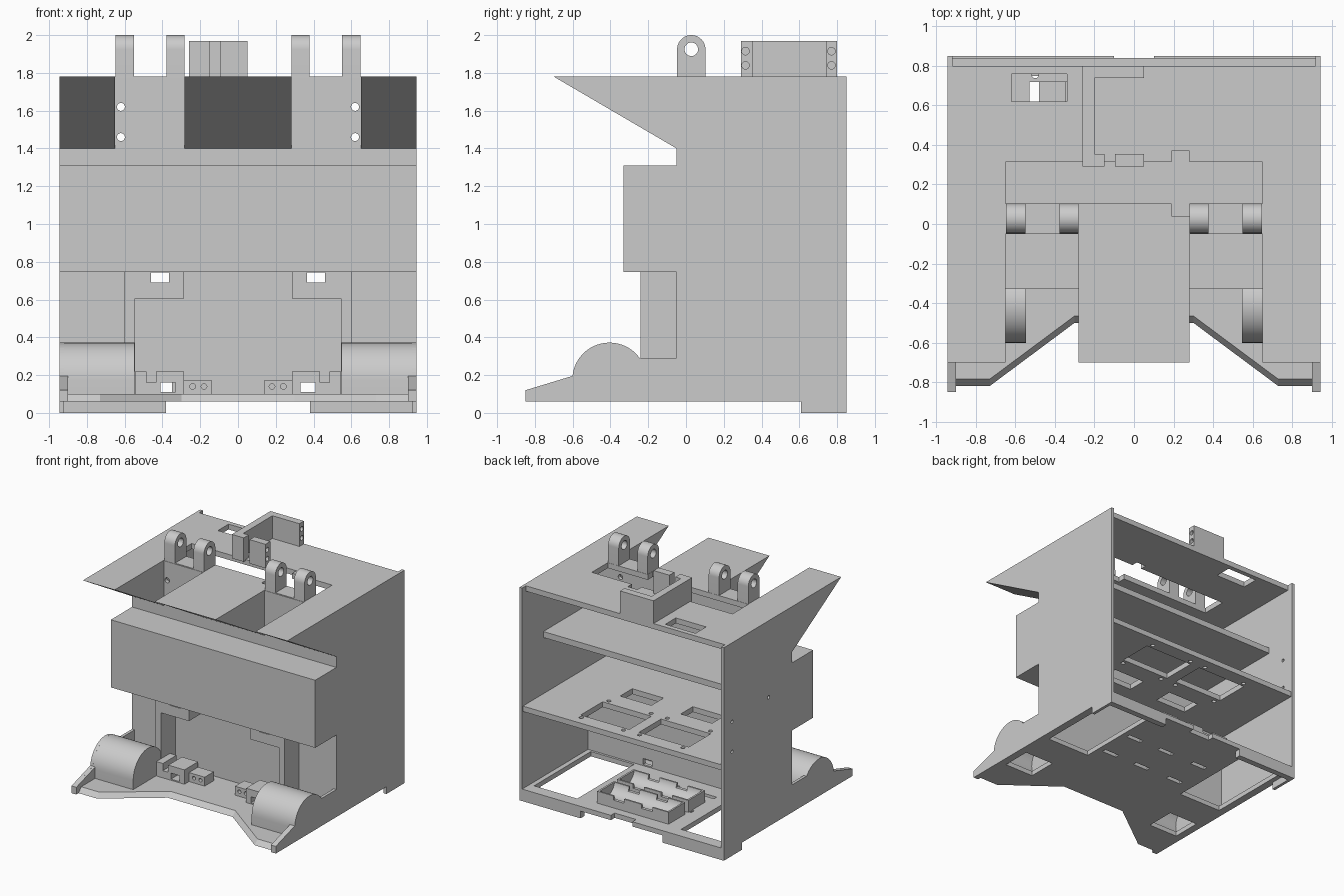
import bpy, bmesh, math
from mathutils import Vector

if "Cube" in bpy.data.objects:
    bpy.data.objects.remove(bpy.data.objects["Cube"])


def prism(name, pts, axis, a, b):
    """Extrude a 2D outline along an axis (x: y,z  y: x,z  z: x,y)."""
    def place(p, t):
        return {'x': (t, p[0], p[1]), 'y': (p[0], t, p[1]), 'z': (p[0], p[1], t)}[axis]
    bm = bmesh.new()
    lo = [bm.verts.new(place(p, a)) for p in pts]
    hi = [bm.verts.new(place(p, b)) for p in pts]
    n = len(pts)
    bm.faces.new(lo)
    bm.faces.new(hi)
    for i in range(n):
        j = (i + 1) % n
        bm.faces.new((lo[i], lo[j], hi[j], hi[i]))
    bmesh.ops.recalc_face_normals(bm, faces=bm.faces)
    me = bpy.data.meshes.new(name)
    bm.to_mesh(me)
    bm.free()
    ob = bpy.data.objects.new(name, me)
    bpy.context.collection.objects.link(ob)
    return ob


def box(name, x0, x1, y0, y1, z0, z1):
    return prism(name, [(x0, y0), (x1, y0), (x1, y1), (x0, y1)], 'z', z0, z1)


def arc(u, v, r, a0, a1, n=24):
    step = math.radians(a1 - a0) / n
    return [(u + r * math.cos(math.radians(a0) + i * step),
             v + r * math.sin(math.radians(a0) + i * step)) for i in range(n + 1)]


def rod(axis, u, v, r, a, b, n=24):
    return prism("cutter", arc(u, v, r, 0, 360, n)[:-1], axis, a, b)


def cut(ob, cutters):
    bpy.context.view_layer.objects.active = ob
    for c in cutters:
        m = ob.modifiers.new("cut", 'BOOLEAN')
        m.operation, m.solver, m.object = 'DIFFERENCE', 'EXACT', c
        bpy.ops.object.modifier_apply(modifier=m.name)
        bpy.data.objects.remove(c)
    return ob


def smooth(ob):
    bpy.ops.object.select_all(action='DESELECT')
    ob.select_set(True)
    bpy.context.view_layer.objects.active = ob
    bpy.ops.object.shade_smooth_by_angle(angle=math.radians(30))


def span(s, a, b):
    """Mirror an x range to side s."""
    return (a, b) if s > 0 else (-b, -a)


def hole(x0, x1, y0, y1, z0, z1):
    return box("cutter", x0, x1, y0, y1, z0, z1)


# Side walls with hood, front bay, wheel bulge and rear foot in the outline
side = ([(.85, 0), (.85, 1.78), (-.70, 1.78), (-.05, 1.40), (-.05, 1.31), (-.33, 1.31),
         (-.33, .745), (-.05, .745), (-.05, .29), (-.24, .29)]
        + arc(-.405, .175, .197, 35, 174)
        + [(-.85, .12), (-.85, .06), (.61, .06), (.61, 0)])
for s, nm in ((1, "right"), (-1, "left")):
    wall = prism(nm + "_side_wall", side, 'x', *span(s, .92, .945))
    if s < 0:
        cut(wall, [rod('x', y, z, .014, -1, -.9) for y, z in ((.74, 1.12), (.74, .87), (.26, 1.14))])
    prism(nm + "_front_flange", [(-.85, .06), (-.85, .12), (-.6, .195), (-.6, .06)],
          'x', *span(s, .90, .925))
    # Rear foot rail
    x0, x1 = span(s, .38, .93)
    box(nm + "_rear_foot", x0, x1, .80, .85, 0, .07)

# Base plate with V-shaped, bevelled front edge
half = [(.30, -.50), (.73, -.82), (.93, -.82), (.93, .85), (.10, .85), (.10, .80)]
base = prism("base_plate", half + [(-x, y) for x, y in reversed(half)], 'z', .06, .10)
for v in base.data.vertices:
    if v.co.z > .09 and v.co.y < -.4:
        v.co.y += .035
slots = [(x, y) for x in (-.3, .04, .36) for y in (.14, .44)]
cut(base, [hole(*span(s, .48, .88), 0, .75, 0, .2) for s in (1, -1)]
    + [hole(*span(s, .61, .88), -.53, -.28, 0, .2) for s in (1, -1)]
    + [hole(x - .07, x + .07, y - .018, y + .018, 0, .2) for x, y in slots])

# Wheel housings, hollow underneath
for s, nm in ((1, "right"), (-1, "left")):
    arch = prism(nm + "_wheel_housing",
                 arc(-.405, .175, .197, 0, 180) + [(-.602, .09), (-.208, .09)],
                 'x', *span(s, .548, .94))
    cut(arch, [rod('x', -.405, .175, .165, *span(s, .58, .91), 32)])
    smooth(arch)

# Lower front wall and the projecting frame around its recess
wins = ((.365, .46, .69, .742), (.33, .41, .11, .16))


def windows(sides, y0, y1):
    return [hole(*span(s, a, b), y0, y1, c, d) for s in sides for a, b, c, d in wins]


cut(box("lower_front_wall", -.925, .925, -.05, -.02, .08, .76), windows((1, -1), -.1, .1))
frame = [(.6, .09), (.6, .745), (.285, .745), (.285, .605), (.545, .605), (.545, .09)]
clip = [(.545, .09), (.545, .22), (.485, .22), (.485, .16), (.435, .16), (.435, .22),
        (.285, .22), (.285, .09)]
for s, nm in ((1, "right"), (-1, "left")):
    f = prism(nm + "_recess_frame", [(s * x, z) for x, z in frame], 'y', -.24, -.045)
    cut(f, windows((s,), -.5, .1))
    c = prism(nm + "_sensor_clip", [(s * x, z) for x, z in clip], 'y', -.30, -.12)
    cut(c, windows((s,), -.5, .1))
    x0, x1 = span(s, .14, .29)
    b = box(nm + "_clip_step", x0, x1, -.24, -.12, .09, .175)
    cut(b, [rod('y', s * x, .14, .015, -.3, -.1, 16) for x in (.18, .24)])

# Front bay panel and shelves
box("front_bay_panel", -.93, .93, -.33, -.30, .745, 1.31)
box("upper_shelf", -.925, .925, -.32, .57, 1.26, 1.31)
mid = box("middle_shelf", -.925, .925, -.32, .84, .745, .79)
big = [(.02, .47, .43, .72), (-.53, -.07, .43, .72)]
small = [(.13, .42, .11, .27), (-.43, -.14, .11, .27)]
screws = [(x, y) for a, b, c, d in big for x in (a + .03, b - .03) for y in (c - .04, d + .035)]
cut(mid, [hole(a, b, c, d, .7, .9) for a, b, c, d in big + small]
    + [rod('z', x, y, .017, .7, .9, 16) for x, y in screws])

# Upper front wall with bolt holes
cut(box("upper_front_wall", -.925, .925, -.05, -.02, 1.30, 1.775),
    [rod('y', s * .62, z, .021, -.2, .2) for s in (1, -1) for z in (1.46, 1.62)])

# Hood prongs
hood = [(-.70, 1.78), (-.04, 1.78), (-.04, 1.40), (-.05, 1.40)]
for nm, a, b in (("left", -.93, -.65), ("centre", -.282, .282), ("right", .65, .93)):
    prism(nm + "_hood_prong", hood, 'x', a, b)

# Roof with hinge opening and cable port
cut(box("roof", -.93, .93, -.045, .80, 1.735, 1.78),
    [hole(-.65, .65, .105, .315, 1.6, 1.9), hole(.19, .28, .04, .37, 1.6, 1.9),
     hole(-.62, -.34, .62, .76, 1.6, 1.9)])

# Hinge lugs
lug = [(-.047, 1.74)] + list(reversed(arc(.028, 1.925, .075, 0, 180))) + [(.103, 1.74)]
for s, nm in ((1, "right"), (-1, "left")):
    for k, (a, b) in (("inner", (.282, .378)), ("outer", (.55, .648))):
        o = prism(f"{nm}_{k}_hinge_lug", lug, 'x', *span(s, a, b))
        smooth(cut(o, [rod('x', .028, 1.925, .036, -1, 1)]))

# Roof bracket: four upright plates with screw holes
plates = [("side", -.26, -.20, .29, .80), ("back", -.205, .05, .74, .80),
          ("front_stub", -.205, -.15, .29, .355), ("front", -.095, .05, .29, .355)]
for nm, a, b, c, d in plates:
    p = box("bracket_" + nm, a, b, c, d, 1.77, 1.97)
    if nm in ("back", "front"):
        y = .77 if nm == "back" else .315
        cut(p, [rod('x', y, z, .02, -.05, .1, 16) for z in (1.84, 1.915)])

# Battery cradles with curved troughs
for nm, y in (("rear", .62), ("front", .36)):
    o = box(nm + "_battery_cradle", -.35, .31, y - .11, y + .11, .09, .20)
    cut(o, [rod('x', y, .215, .098, -.335, .295, 40),
            hole(-.20, -.10, y - .2, y + .2, .165, .3),
            hole(.06, .16, y - .2, y + .2, .165, .3)])
    smooth(o)
